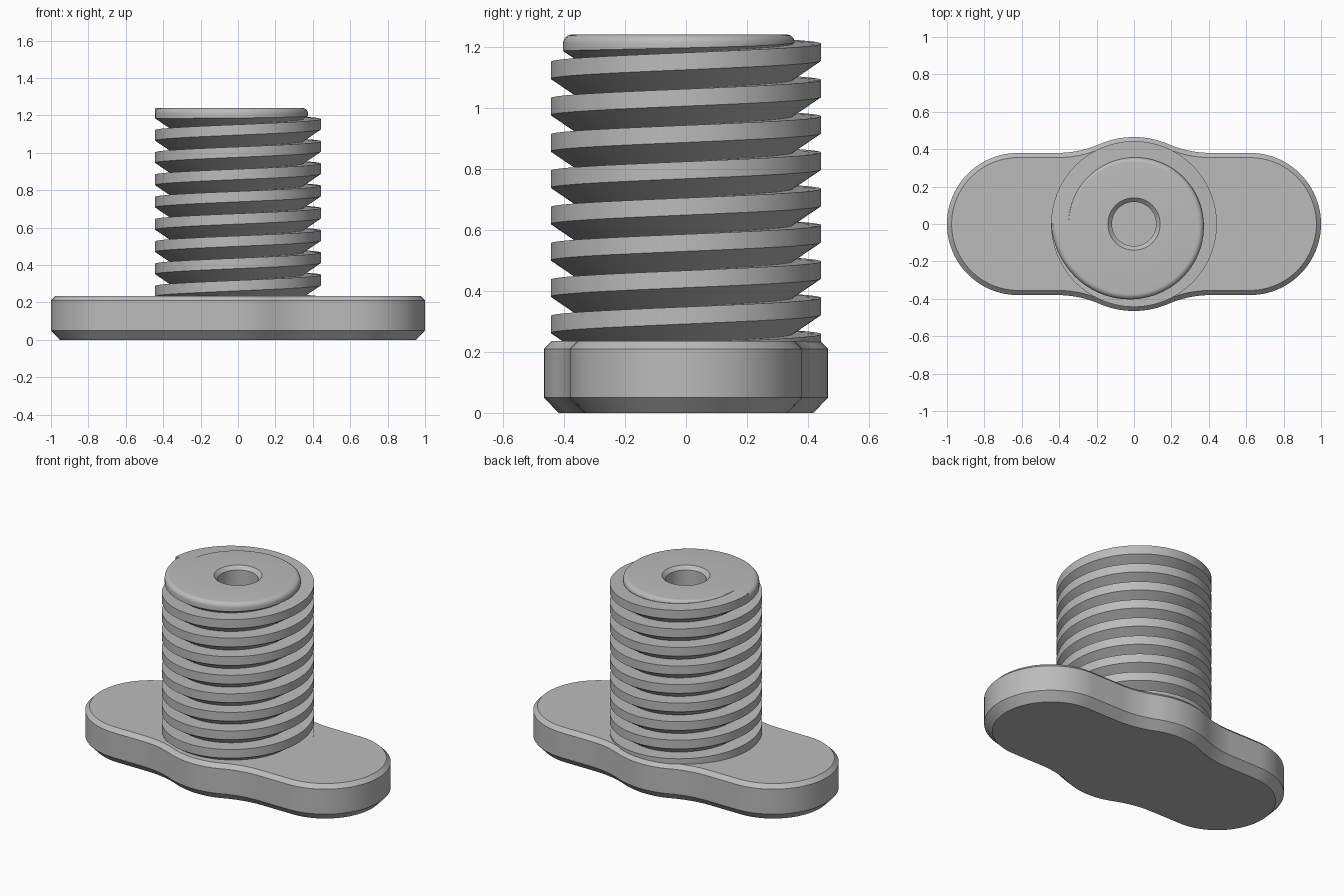
import bpy, bmesh, math

if "Cube" in bpy.data.objects:
    bpy.data.objects.remove(bpy.data.objects["Cube"], do_unlink=True)

grey = bpy.data.materials.new("plain_grey")
grey.use_nodes = True
grey.diffuse_color = (0.5, 0.5, 0.5, 1)
grey.node_tree.nodes["Principled BSDF"].inputs["Base Color"].default_value = grey.diffuse_color


def finish(bm, name):
    """Weld, orient and shade a mesh, then add it to the scene."""
    bmesh.ops.remove_doubles(bm, verts=bm.verts, dist=1e-5)
    bmesh.ops.recalc_face_normals(bm, faces=bm.faces)
    mesh = bpy.data.meshes.new(name)
    bm.to_mesh(mesh)
    bm.free()
    mesh.materials.append(grey)
    obj = bpy.data.objects.new(name, mesh)
    bpy.context.collection.objects.link(obj)
    bpy.ops.object.select_all(action='DESELECT')
    obj.select_set(True)
    bpy.context.view_layer.objects.active = obj
    bpy.ops.object.shade_smooth_by_angle(angle=math.radians(30))


def arc(cx, cy, r, a0, a1, n):
    return [(cx + r * math.cos(a0 + (a1 - a0) * i / n),
             cy + r * math.sin(a0 + (a1 - a0) * i / n)) for i in range(n + 1)]


# Winged base: round ends, central bulge and blending fillets
END_R, BULGE_R, FILLET_R = 0.38, 0.465, 0.566
FX = math.sqrt((BULGE_R + FILLET_R) ** 2 - (END_R + FILLET_R) ** 2)
FY = END_R + FILLET_R
TANGENT = math.atan2(FY, FX)


def outline(inset):
    q = arc(1 - END_R, 0, END_R - inset, 0, math.pi / 2, 24)
    q += arc(FX, FY, FILLET_R + inset, -math.pi / 2, TANGENT - math.pi, 10)
    q += arc(0, 0, BULGE_R - inset, TANGENT, math.pi / 2, 10)[1:]
    half = q + [(-x, y) for x, y in reversed(q[:-1])]
    return half + [(x, -y) for x, y in reversed(half[1:-1])]


bm = bmesh.new()
rings = [[bm.verts.new((x, y, z)) for x, y in outline(d)]
         for z, d in ((0, 0.047), (0.05, 0), (0.21, 0), (0.235, 0.025))]
for a, b in zip(rings, rings[1:]):
    for i in range(len(a)):
        j = (i + 1) % len(a)
        bm.faces.new((a[i], a[j], b[j], b[i]))
bm.faces.new(rings[0])
bm.faces.new(rings[-1])
finish(bm, "winged_base")

# Threaded shaft: helical buttress thread running out at the top
N, TURNS, PITCH, TOP = 96, 9, 0.119, 1.24
ROOT, CREST, FLANK = 0.35, 0.443, 0.063
ROUND, HOLE, BORE, DEPTH = 0.03, 0.14, 0.118, 0.5


def point(i, r, z):
    a = math.pi + 2 * math.pi * i / N
    return (r * math.cos(a), r * math.sin(a), z)


def root_z(i):
    return TOP - PITCH * (TURNS + 1) + PITCH * i / N


def thread_profile(i):
    z = root_z(i)
    return [point(i, ROOT, z), point(i, CREST, z + FLANK),
            point(i, CREST, z + PITCH), point(i, ROOT, z + PITCH)]


def cap_profile(i):
    """Last turn: shrinking radius, rounded rim, flat top and bored hole."""
    t = i / N - TURNS
    r = ROOT + (CREST - ROOT) * (1 - t) ** 2
    z = root_z(i) + FLANK * (r - ROOT) / (CREST - ROOT)
    f = min(ROUND, TOP - z)
    pts = [(ROOT, root_z(i)), (r, z)]
    pts += arc(r - f, TOP - f, f, 0, math.pi / 2, 6)
    pts += [(HOLE, TOP), (BORE, TOP - HOLE + BORE), (BORE, TOP - DEPTH), (0, TOP - DEPTH)]
    return [point(i, *p) for p in pts]


def sweep(bm, profile, start, stop):
    rows = [[bm.verts.new(p) for p in profile(i)] for i in range(start, stop + 1)]
    for a, b in zip(rows, rows[1:]):
        for k in range(len(a) - 1):
            bm.faces.new((a[k], b[k], b[k + 1], a[k + 1]))


bm = bmesh.new()
sweep(bm, thread_profile, 0, TURNS * N)
sweep(bm, cap_profile, TURNS * N, (TURNS + 1) * N)
# Small corner closing the step where the rounded rim begins
corner = cap_profile(TURNS * N)[2:9] + [point(0, CREST, TOP)]
bm.faces.new([bm.verts.new(p) for p in corner])
bmesh.ops.remove_doubles(bm, verts=bm.verts, dist=1e-5)
bmesh.ops.dissolve_degenerate(bm, edges=bm.edges, dist=1e-5)
finish(bm, "threaded_shaft")
